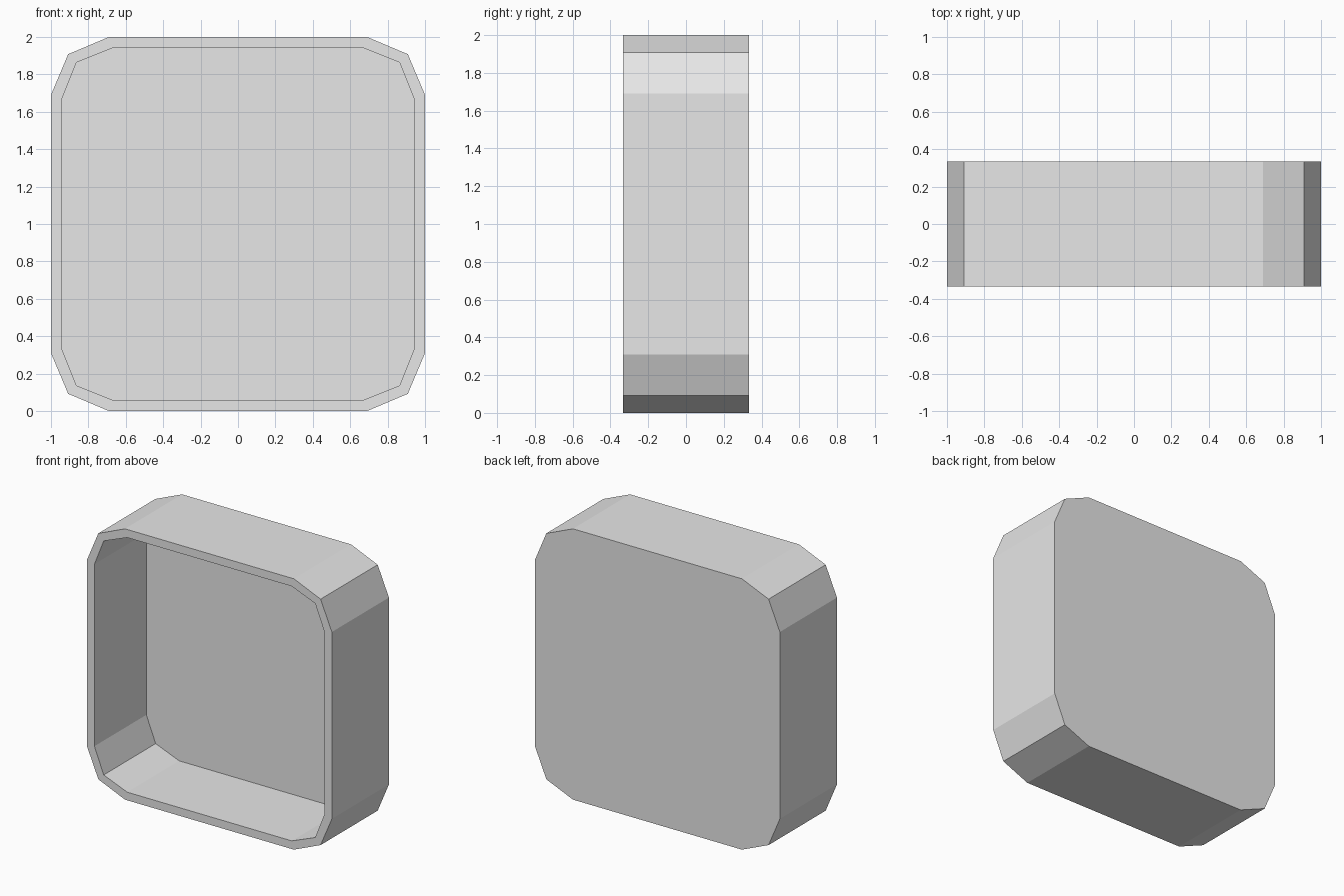
import bpy
import bmesh

cube = bpy.data.objects.get("Cube")
if cube:
    bpy.data.objects.remove(cube, do_unlink=True)

HALF_DEPTH = 0.333
WALL = 0.06

grey = bpy.data.materials.new("light grey")
grey.use_nodes = True
grey.diffuse_color = (0.8, 0.8, 0.8, 1)
grey.node_tree.nodes["Principled BSDF"].inputs["Base Color"].default_value = (0.8, 0.8, 0.8, 1)


def outline(half, start, diag):
    """Square with two-facet corners, counter-clockwise seen from the front."""
    corner = [(half, start), (diag, diag), (start, half)]
    points = []
    for sx, sz in ((1, 1), (-1, 1), (-1, -1), (1, -1)):
        step = 1 if sx == sz else -1
        points += [(sx * x, sz * z) for x, z in corner[::step]]
    return points


def ring(bm, points, y):
    return [bm.verts.new((x, y, z + 1)) for x, z in points]


def bridge(bm, a, b):
    for i in range(len(a)):
        j = (i + 1) % len(a)
        bm.faces.new((a[i], a[j], b[j], b[i]))


outer = outline(1, 0.69, 0.908)
inner = outline(1 - WALL, 0.672, 0.864)

# Tray: back panel, outer wall, front rim, inner wall and recessed floor
bm = bmesh.new()
rings = [
    ring(bm, outer, HALF_DEPTH),
    ring(bm, outer, -HALF_DEPTH),
    ring(bm, inner, -HALF_DEPTH),
    ring(bm, inner, HALF_DEPTH - WALL),
]
for a, b in zip(rings, rings[1:]):
    bridge(bm, a, b)
bm.faces.new(rings[0])
bm.faces.new(rings[-1])
bmesh.ops.recalc_face_normals(bm, faces=bm.faces)

mesh = bpy.data.meshes.new("open_tray")
bm.to_mesh(mesh)
bm.free()
mesh.materials.append(grey)
tray = bpy.data.objects.new("open_tray", mesh)
bpy.context.collection.objects.link(tray)
